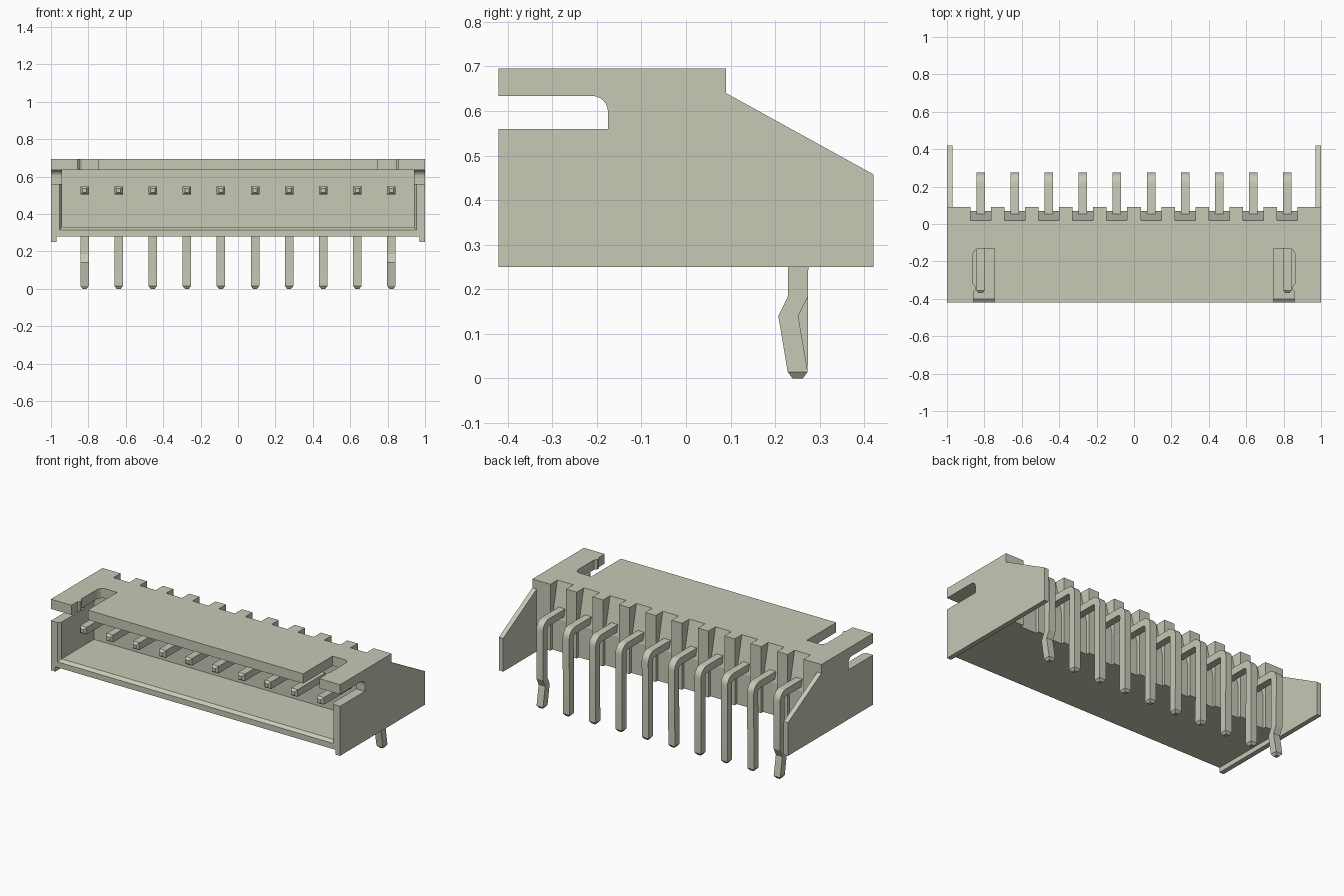
import bpy, bmesh, math

old = bpy.data.objects.get("Cube")
if old:
    bpy.data.objects.remove(old, do_unlink=True)

COLOUR = (0.58, 0.58, 0.47, 1)
mat = bpy.data.materials.new("warm grey plastic")
mat.use_nodes = True
mat.diffuse_color = COLOUR
mat.node_tree.nodes["Principled BSDF"].inputs["Base Color"].default_value = COLOUR


def loft(name, rings):
    """Skin a row of equal-sized point rings and cap both ends."""
    bm = bmesh.new()
    rows = [[bm.verts.new(p) for p in ring] for ring in rings]
    n = len(rows[0])
    for a, b in zip(rows, rows[1:]):
        for i in range(n):
            j = (i + 1) % n
            bm.faces.new((a[i], a[j], b[j], b[i]))
    bm.faces.new(rows[0])
    bm.faces.new(rows[-1])
    bmesh.ops.recalc_face_normals(bm, faces=bm.faces)
    mesh = bpy.data.meshes.new(name)
    bm.to_mesh(mesh)
    bm.free()
    mesh.materials.append(mat)
    obj = bpy.data.objects.new(name, mesh)
    bpy.context.scene.collection.objects.link(obj)
    return obj


def extrude_x(name, profile, x0, x1):
    return loft(name, [[(x, y, z) for y, z in profile] for x in (x0, x1)])


def extrude_z(name, outline, z0, z1):
    return loft(name, [[(x, y, z) for x, y in outline] for z in (z0, z1)])


def box_profile(a0, a1, b0, b1):
    return [(a0, b0), (a1, b0), (a1, b1), (a0, b1)]


def cut(target, cutter):
    cutter.hide_render = True
    mod = target.modifiers.new("cut", 'BOOLEAN')
    mod.operation = 'DIFFERENCE'
    mod.solver = 'EXACT'
    mod.object = cutter
    bpy.context.view_layer.objects.active = target
    bpy.ops.object.modifier_apply(modifier=mod.name)
    bpy.data.objects.remove(cutter, do_unlink=True)


PITCH = 0.1823
pin_x = [(i - 4.5) * PITCH for i in range(10)]

# Housing: side silhouette with a front slot rounded at its upper corner
R = 0.036
slot_corner = [(-0.175 - R + R * math.cos(t), 0.634 - R + R * math.sin(t))
               for t in (math.pi / 2 * k / 6 for k in range(7))]
side = [(-0.42, 0.25), (0.42, 0.25), (0.42, 0.458), (0.09, 0.64), (0.09, 0.695),
        (-0.42, 0.695), (-0.42, 0.634)] + slot_corner[::-1] + [(-0.175, 0.56), (-0.42, 0.56)]
housing = extrude_x("housing", side, -1, 1)

# Open space behind the back wall and the recess under the floor
cut(housing, extrude_x("rear_cutter", box_profile(0.09, 0.6, 0.1, 0.8), -0.97, 0.97))
cut(housing, extrude_x("floor_cutter", box_profile(-0.6, 0.6, 0.1, 0.28), -0.97, 0.97))

# Cavity with a bevelled mouth
mouth = [(-0.44, 0.97, 0.30), (-0.40, 0.94, 0.33), (-0.08, 0.94, 0.33)]
cut(housing, loft("cavity_cutter", [
    [(-w, y, z), (w, y, z), (w, y, 0.634), (-w, y, 0.634)] for y, w, z in mouth]))

# Two latch notches in the top plate
notch = [(0.745, -0.5), (0.745, -0.13), (0.835, -0.13), (0.851, -0.14), (0.86, -0.16),
         (0.86, -0.32), (0.847, -0.335), (0.847, -0.35), (0.857, -0.36), (0.857, -0.5)]
for s in (-1, 1):
    cut(housing, extrude_z("notch_cutter", [(s * x, y) for x, y in notch], 0.6, 0.75))

# Sloped recess behind every pin
recess = [(0.02, 0.75), (0.02, 0.695), (0.07, 0.48), (0.07, 0.2), (0.15, 0.2), (0.15, 0.75)]
for x in pin_x:
    cut(housing, extrude_x("recess_cutter", recess, x - 0.055, x + 0.055))

# Bent pins: each station is an outer point, an inner point and a half width
H = 0.0225
front_end = [((-0.37, 0.537), (-0.37, 0.514), 0.011), ((-0.355, 0.548), (-0.355, 0.503), H)]
bend = []
for k in range(7):
    t = math.pi / 2 * (1 - k / 6)
    c, s = math.cos(t), math.sin(t)
    bend.append(((0.215 + 0.06 * c, 0.488 + 0.06 * s),
                 (0.215 + 0.015 * c, 0.488 + 0.015 * s), H))
kink = [((0.274, 0.185), (0.229, 0.185), H), ((0.252, 0.14), (0.207, 0.14), H)]
foot = [((0.273, 0.015), (0.228, 0.015), H), ((0.262, 0), (0.239, 0), 0.011)]

for i, x in enumerate(pin_x):
    is_end = i in (0, len(pin_x) - 1)
    stations = front_end + bend + (kink if is_end else []) + foot
    pin = loft(f"pin_{i + 1}", [
        [(x - h, *o), (x + h, *o), (x + h, *n), (x - h, *n)] for o, n, h in stations])
    bpy.ops.object.select_all(action='DESELECT')
    pin.select_set(True)
    bpy.context.view_layer.objects.active = pin
    bpy.ops.object.shade_smooth_by_angle(angle=math.radians(20))
